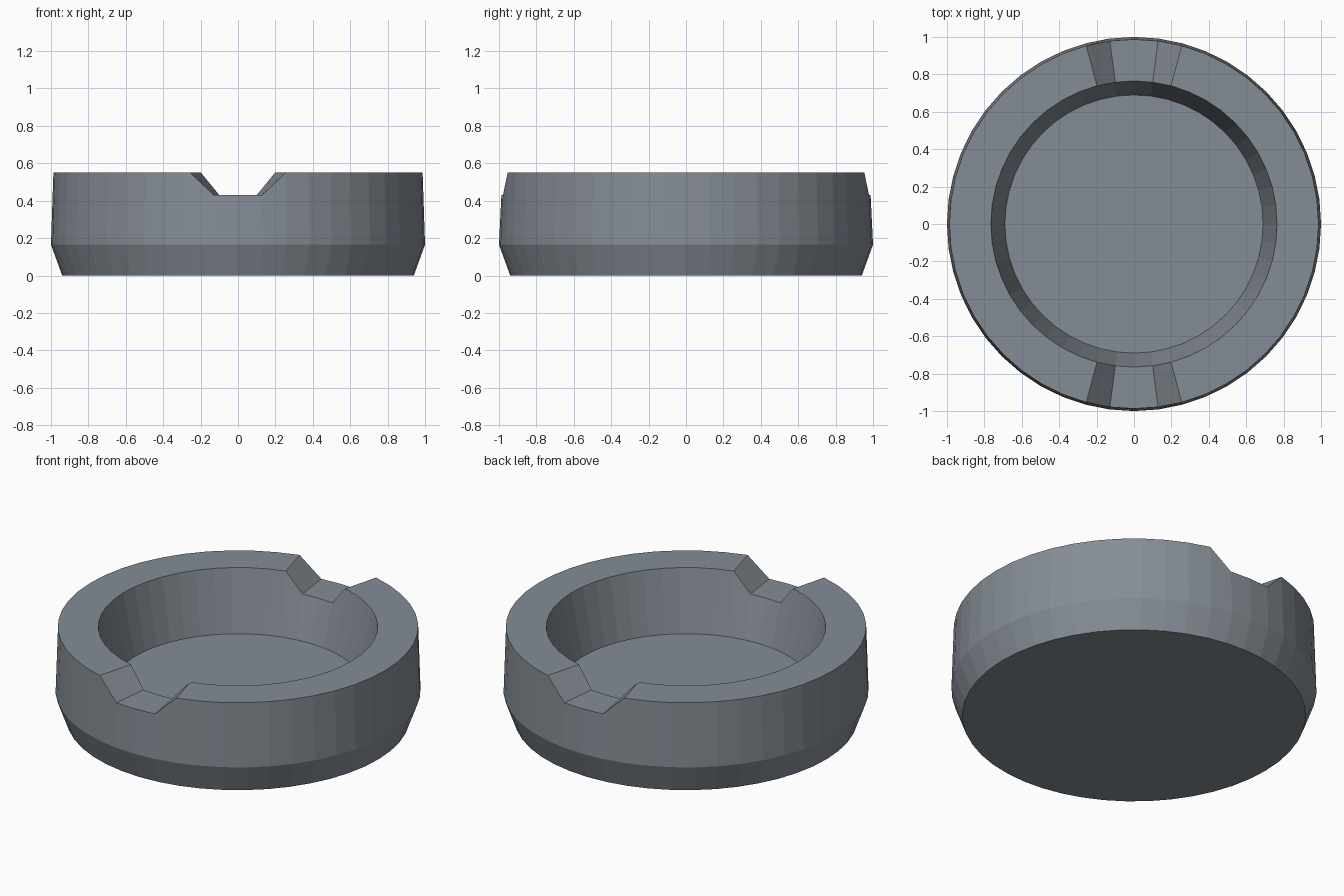
import bpy, bmesh
from math import sin, cos, pi

if "Cube" in bpy.data.objects:
    bpy.data.objects.remove(bpy.data.objects["Cube"])

SEGS = 48
TOP, NOTCH = 0.55, 0.43
# Profile (radius, height) from underside, over the rim, down to the bowl floor
PROFILE = [(0.94, 0.0), (1.0, 0.165), (0.987, TOP), (0.765, TOP), (0.69, 0.185)]


def rim_height(i, z):
    # Lower the rim by three points at the front and back to form the notches
    near = abs(i % (SEGS // 2) - SEGS // 4)
    return NOTCH if z == TOP and near <= 1 else z


# Round dish body
bm = bmesh.new()
rings = []
for r, z in PROFILE:
    rings.append([bm.verts.new((r * cos(2 * pi * i / SEGS),
                                r * sin(2 * pi * i / SEGS),
                                rim_height(i, z))) for i in range(SEGS)])
for low, high in zip(rings, rings[1:]):
    for i in range(SEGS):
        j = (i + 1) % SEGS
        bm.faces.new((low[i], low[j], high[j], high[i]))

# Underside and bowl floor
bm.faces.new(rings[0][::-1])
bm.faces.new(rings[-1])
bmesh.ops.recalc_face_normals(bm, faces=bm.faces[:])

mesh = bpy.data.meshes.new("notched_dish")
bm.to_mesh(mesh)
bm.free()

# Dark blue-grey colour
slate = bpy.data.materials.new("slate")
slate.diffuse_color = (0.235, 0.265, 0.30, 1.0)
slate.use_nodes = True
slate.node_tree.nodes["Principled BSDF"].inputs["Base Color"].default_value = slate.diffuse_color
mesh.materials.append(slate)

dish = bpy.data.objects.new("notched_dish", mesh)
bpy.context.collection.objects.link(dish)
